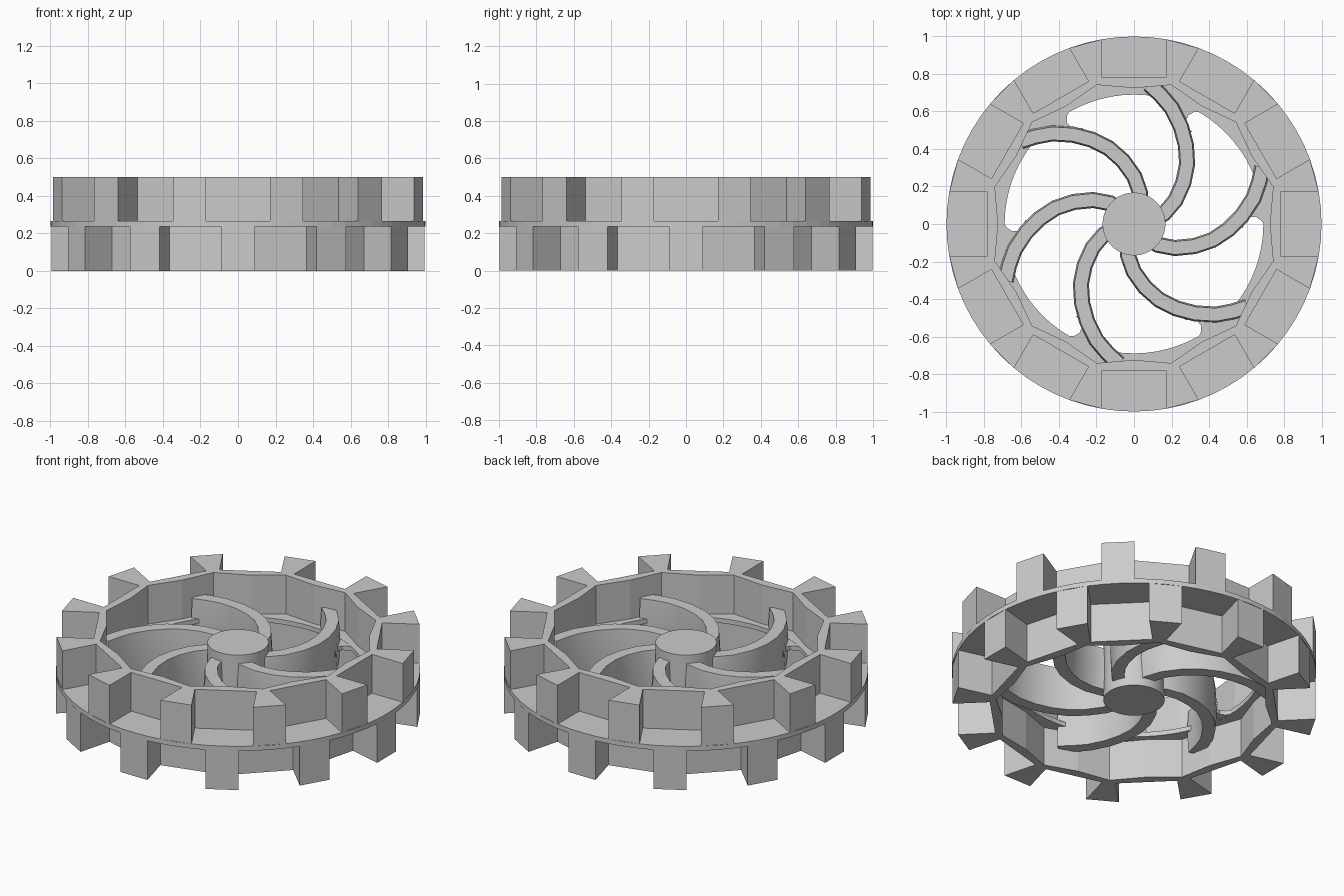
import bpy, bmesh
from math import cos, sin, radians
from mathutils import Vector, Matrix

cube = bpy.data.objects.get("Cube")
if cube:
    bpy.data.objects.remove(cube)

grey = bpy.data.materials.new("plain_grey")
grey.use_nodes = True
GREY = (0.6, 0.6, 0.6, 1)
grey.diffuse_color = GREY
grey.node_tree.nodes["Principled BSDF"].inputs["Base Color"].default_value = GREY


def polar(r, deg):
    return Vector((r * cos(radians(deg)), r * sin(radians(deg)), 0))


def turn(p, deg):
    return Matrix.Rotation(radians(deg), 3, 'Z') @ Vector((p[0], p[1], 0))


def finish(bm, name, smooth=False):
    bmesh.ops.remove_doubles(bm, verts=bm.verts, dist=0.0005)
    bmesh.ops.recalc_face_normals(bm, faces=bm.faces)
    mesh = bpy.data.meshes.new(name)
    bm.to_mesh(mesh)
    bm.free()
    mesh.materials.append(grey)
    obj = bpy.data.objects.new(name, mesh)
    bpy.context.collection.objects.link(obj)
    if smooth:
        bpy.ops.object.select_all(action='DESELECT')
        obj.select_set(True)
        bpy.context.view_layer.objects.active = obj
        bpy.ops.object.shade_smooth_by_angle(angle=radians(35))
    return obj


def slab(name, outlines, z0, z1, smooth=False):
    """Extrude a set of adjoining flat outlines from z0 to z1."""
    bm = bmesh.new()
    for outline in outlines:
        bm.faces.new([bm.verts.new((p[0], p[1], z0)) for p in outline])
    bmesh.ops.remove_doubles(bm, verts=bm.verts, dist=0.0005)
    new = bmesh.ops.extrude_face_region(bm, geom=bm.faces[:], use_keep_orig=True)
    top = [g for g in new["geom"] if isinstance(g, bmesh.types.BMVert)]
    bmesh.ops.translate(bm, verts=top, vec=(0, 0, z1 - z0))
    return finish(bm, name, smooth)


# Toothed rims: square gaps cut towards a twelve-sided wall, leaving wedge teeth
HALF_GAP, GAP_FLOOR = 0.17, 0.78
GAP_OUT = (1 - HALF_GAP ** 2) ** 0.5
def toothed_rim(name, z0, z1, offset):
    outlines = []
    for k in range(12):
        a = offset + 30 * k
        corner_a, corner_b = polar(0.768, a - 15), polar(0.768, a + 15)
        gap_a, gap_b = turn((GAP_FLOOR, -HALF_GAP), a), turn((GAP_FLOOR, HALF_GAP), a)
        tip_a = turn((GAP_OUT, HALF_GAP), a)
        tip_b = turn((GAP_OUT, -HALF_GAP), a + 30)
        next_gap = turn((GAP_FLOOR, -HALF_GAP), a + 30)
        outlines.append([corner_a, gap_a, gap_b, corner_b, polar(0.725, a)])
        outlines.append([gap_b, tip_a, tip_b, next_gap, corner_b])
    slab(name, outlines, z0, z1)


toothed_rim("upper_toothed_rim", 0.265, 0.5, 0)
toothed_rim("lower_toothed_rim", 0, 0.237, 15)

# Thin middle flange between the two rims
steps = [15 * k + d for k in range(24) for d in (-5, 0, 5)]
flange = []
for i, a in enumerate(steps):
    b = steps[(i + 1) % len(steps)]
    flange.append([polar(0.69, a), polar(1, a), polar(1, b), polar(0.69, b)])
slab("middle_flange", flange, 0.237, 0.265)

# Rounded web corners beside each spoke
WEB = [(0.18, 0.7), (0.25, 0.5), (0.31, 0.49), (0.285, 0.52), (0.277, 0.55),
       (0.29, 0.58), (0.32, 0.597), (0.36, 0.6)]
slab("web_corners", [[turn(p, 60 * k) for p in WEB] for k in range(6)], 0.238, 0.264)

# Hub
slab("hub", [[polar(0.168, 10 * k) for k in range(36)]], 0.07, 0.43, True)

# Six swept spokes with drafted sides, ending in the wall
PATH = [(0.08, 0.01), (0.16, 0.055), (0.22, 0.125), (0.263, 0.22), (0.283, 0.32),
        (0.277, 0.42), (0.25, 0.52), (0.2, 0.62), (0.14, 0.69), (0.08, 0.745)]
SECTION = [(-0.035, 0.12), (0.035, 0.12), (0.043, 0.25),
           (0.035, 0.38), (-0.035, 0.38), (-0.043, 0.25)]
bm = bmesh.new()
for k in range(6):
    pts = [turn(p, 60 * k) for p in PATH]
    rings = []
    for i, p in enumerate(pts):
        run = (pts[min(i + 1, len(pts) - 1)] - pts[max(i - 1, 0)]).normalized()
        side = Vector((run.y, -run.x, 0))
        rings.append([bm.verts.new(p + side * w + Vector((0, 0, z))) for w, z in SECTION])
    for r, s in zip(rings, rings[1:]):
        for j in range(6):
            n = (j + 1) % 6
            bm.faces.new((r[j], r[n], s[n], s[j]))
    bm.faces.new(rings[0])
    bm.faces.new(rings[-1])
finish(bm, "curved_spokes", True)
